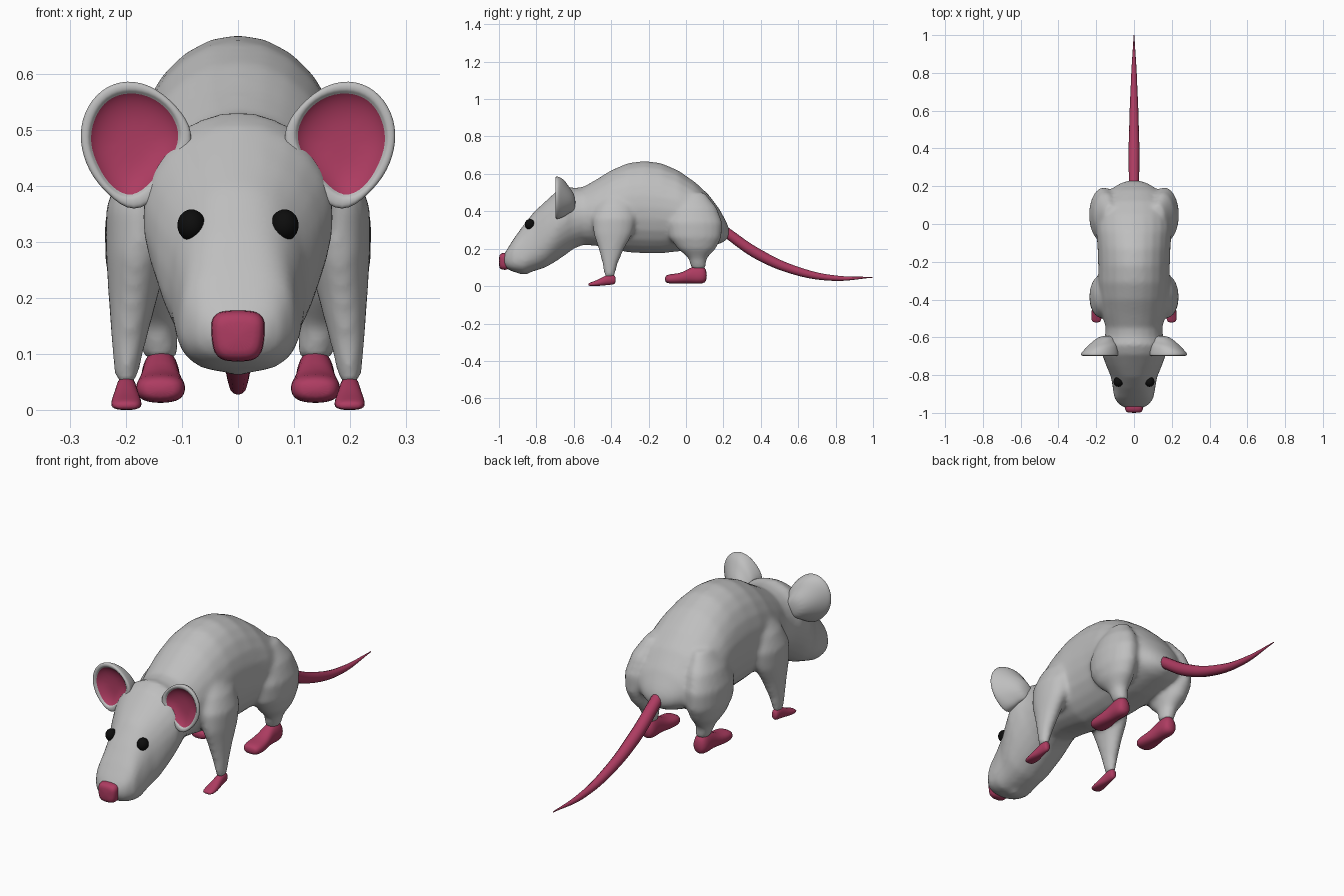
import bpy, bmesh, math
from mathutils import Vector

old = bpy.data.objects.get("Cube")
if old:
    bpy.data.objects.remove(old)


def material(name, rgb):
    m = bpy.data.materials.new(name)
    m.use_nodes = True
    m.diffuse_color = (*rgb, 1)
    bsdf = next(n for n in m.node_tree.nodes if n.type == "BSDF_PRINCIPLED")
    bsdf.inputs["Base Color"].default_value = (*rgb, 1)
    bsdf.inputs["Roughness"].default_value = 0.7
    return m


GREY = material("grey fur", (0.52, 0.52, 0.52))
PINK = material("pink skin", (0.42, 0.045, 0.12))
BLACK = material("black eye", (0.004, 0.004, 0.004))


def finish(bm, name, mats, mirror=False, subsurf=0):
    bmesh.ops.recalc_face_normals(bm, faces=bm.faces)
    mesh = bpy.data.meshes.new(name)
    bm.to_mesh(mesh)
    bm.free()
    for m in mats:
        mesh.materials.append(m)
    mesh.shade_smooth()
    ob = bpy.data.objects.new(name, mesh)
    bpy.context.collection.objects.link(ob)
    if mirror:
        mod = ob.modifiers.new("mirror", "MIRROR")
        mod.use_mirror_merge = False
    if subsurf:
        mod = ob.modifiers.new("subsurf", "SUBSURF")
        mod.levels = mod.render_levels = subsurf
    return ob


def skin(bm, rings):
    """Bridge a list of point rings and close both ends."""
    loops = [[bm.verts.new(p) for p in ring] for ring in rings]
    n = len(loops[0])
    bands = []
    for a, b in zip(loops, loops[1:]):
        bands.append([bm.faces.new((a[i], a[(i + 1) % n], b[(i + 1) % n], b[i])) for i in range(n)])
    bm.faces.new(loops[0][::-1])
    bands.append([bm.faces.new(loops[-1])])
    return bands


def oval(centre, u, v, n, square=1.0, egg=0.0):
    """Oval ring; square < 1 makes it boxier, egg > 0 narrows its top."""
    pts = []
    for i in range(n):
        a = math.tau * i / n
        c, s = math.cos(a), math.sin(a)
        c = math.copysign(abs(c) ** square, c)
        s = math.copysign(abs(s) ** square, s)
        pts.append(Vector(centre) + Vector(u) * c * (1 - egg * s) + Vector(v) * s)
    return pts


def along_y(bm, rows, cx=0, n=24):
    """Rows: y, top, bottom, half width, squareness, egg."""
    return skin(bm, [oval((cx, y, (t + b) / 2), (w, 0, 0), (0, 0, (t - b) / 2), n, sq, egg)
                     for y, t, b, w, sq, egg in rows])


def along_z(bm, rows, side, n=20):
    """Rows: z, front, back, half width, centre x."""
    return skin(bm, [oval((side * x, (f + k) / 2, z), (w, 0, 0), (0, (k - f) / 2, 0), n)
                     for z, f, k, w, x in rows])


# Body, head and legs fused into one smooth skin
bm = bmesh.new()
along_y(bm, [
    (-.975, .165, .115, .045, .8, 0), (-.955, .20, .09, .08, .75, 0), (-.92, .255, .075, .104, .75, .08),
    (-.87, .325, .065, .11, .75, .14), (-.81, .40, .08, .122, .85, .1), (-.75, .455, .10, .148, .9, 0),
    (-.69, .51, .135, .17, 1, -.08), (-.64, .533, .17, .168, 1, -.08), (-.60, .525, .20, .155, 1, 0),
    (-.55, .53, .22, .15, 1, 0), (-.48, .57, .215, .168, 1, 0), (-.40, .62, .20, .182, 1, 0),
    (-.31, .658, .18, .19, 1, 0), (-.22, .67, .175, .19, 1, 0), (-.13, .657, .175, .193, 1, 0),
    (-.04, .618, .185, .20, 1, 0), (.05, .555, .195, .20, 1, 0), (.12, .49, .21, .178, 1, 0),
    (.18, .41, .225, .13, 1, 0), (.215, .345, .245, .075, 1, 0), (.23, .31, .265, .03, 1, 0)])
for side in (-1, 1):
    along_z(bm, [(.045, -.435, -.383, .018, .2), (.12, -.447, -.365, .031, .195), (.2, -.468, -.33, .044, .187),
                 (.28, -.495, -.285, .057, .179), (.36, -.5, -.265, .066, .17), (.43, -.475, -.275, .06, .15),
                 (.5, -.43, -.32, .035, .125)], side)
    along_z(bm, [(.09, .03, .105, .03, .137), (.15, .012, .112, .04, .147), (.2, -.045, .16, .062, .157),
                 (.26, -.09, .19, .076, .161), (.34, -.1, .195, .078, .16), (.42, -.07, .165, .066, .147),
                 (.5, -.02, .1, .035, .125)], side)
# Small lower lip
along_y(bm, [(-.90, .09, .075, .008, 1, 0), (-.885, .1, .06, .022, 1, 0),
             (-.85, .1, .06, .025, 1, 0), (-.82, .1, .085, .01, 1, 0)])
body = finish(bm, "body", [GREY])
mod = body.modifiers.new("fuse", "REMESH")
mod.mode = "VOXEL"
mod.voxel_size = 0.011
mod.use_smooth_shade = True
mod = body.modifiers.new("soften", "SMOOTH")
mod.factor = 0.5
mod.iterations = 9

# Ears: back of the cup, rim, then the pink hollow
OUTLINE = [(.198, .592), (.245, .575), (.277, .533), (.285, .48), (.268, .425), (.235, .385),
           (.185, .345), (.135, .385), (.10, .43), (.075, .485), (.095, .53), (.145, .578)]
HOLLOW = [(.195, .571), (.235, .558), (.26, .522), (.268, .475), (.25, .43), (.228, .395),
          (.188, .372), (.148, .41), (.118, .445), (.099, .485), (.112, .527), (.148, .561)]


def ear_ring(outline, scale, cx, cz, y, slant=0.0):
    return [(cx + (x - cx) * scale, y + slant * (.28 - x), cz + (z - cz) * scale) for x, z in outline]


bm = bmesh.new()
bands = skin(bm, [
    ear_ring(OUTLINE, .35, .12, .43, -.59), ear_ring(OUTLINE, .6, .14, .44, -.625),
    ear_ring(OUTLINE, .88, .17, .46, -.67, .2), ear_ring(OUTLINE, 1.0, .18, .47, -.685),
    ear_ring(OUTLINE, .99, .18, .47, -.698), ear_ring(HOLLOW, 1.03, .185, .47, -.698),
    ear_ring(HOLLOW, 1.0, .185, .47, -.692), ear_ring(HOLLOW, .8, .185, .475, -.678),
    ear_ring(HOLLOW, .4, .185, .475, -.668)])
for band in bands[6:]:
    for f in band:
        f.material_index = 1
finish(bm, "ears", [GREY, PINK], mirror=True, subsurf=2)

# Eyes
bm = bmesh.new()
bmesh.ops.create_uvsphere(bm, u_segments=24, v_segments=16, radius=1)
for v in bm.verts:
    v.co = Vector((.083 + v.co.x * .025, -.835 + v.co.y * .027, .33 + v.co.z * .028))
finish(bm, "eyes", [BLACK], mirror=True)

# Nose
bm = bmesh.new()
along_y(bm, [(-1.0, .158, .105, .03, .6, -.12), (-.993, .174, .09, .044, .6, -.1),
             (-.97, .18, .085, .049, .6, -.08), (-.94, .175, .09, .044, .6, -.08)])
finish(bm, "nose", [PINK], subsurf=1)

# Hind feet
bm = bmesh.new()
along_y(bm, [(-.113, .05, .025, .026, .8, 0), (-.1, .062, .014, .042, .8, 0), (-.065, .066, .012, .046, .8, 0),
             (-.02, .072, .014, .041, .8, 0), (.02, .098, .014, .034, .9, 0), (.055, .112, .012, .035, .9, .15),
             (.09, .112, .012, .036, .9, .15), (.112, .085, .025, .022, 1, 0)], .138, 16)
finish(bm, "hind_feet", [PINK], mirror=True, subsurf=1)

# Front feet
bm = bmesh.new()
along_y(bm, [(-.522, .014, .002, .018, .8, 0), (-.51, .02, 0, .027, .8, .05), (-.475, .032, 0, .028, .8, .15),
             (-.44, .052, .003, .022, .9, .1), (-.41, .066, .006, .019, 1, 0), (-.383, .062, .008, .017, 1, 0),
             (-.376, .045, .02, .01, 1, 0)], .199, 16)
finish(bm, "front_feet", [PINK], mirror=True, subsurf=1)

# Tail
curve = bpy.data.curves.new("tail", "CURVE")
curve.dimensions = "3D"
curve.bevel_depth = 1
curve.bevel_resolution = 4
curve.use_fill_caps = True
spline = curve.splines.new("BEZIER")
path = [(.2, .298, .027), (.39, .168, .029), (.6, .079, .023), (.79, .043, .015), (1.0, .047, .002)]
spline.bezier_points.add(len(path) - 1)
for point, (y, z, r) in zip(spline.bezier_points, path):
    point.co = (0, y, z)
    point.radius = r
    point.handle_left_type = point.handle_right_type = "AUTO"
curve.materials.append(PINK)
bpy.context.collection.objects.link(bpy.data.objects.new("tail", curve))
